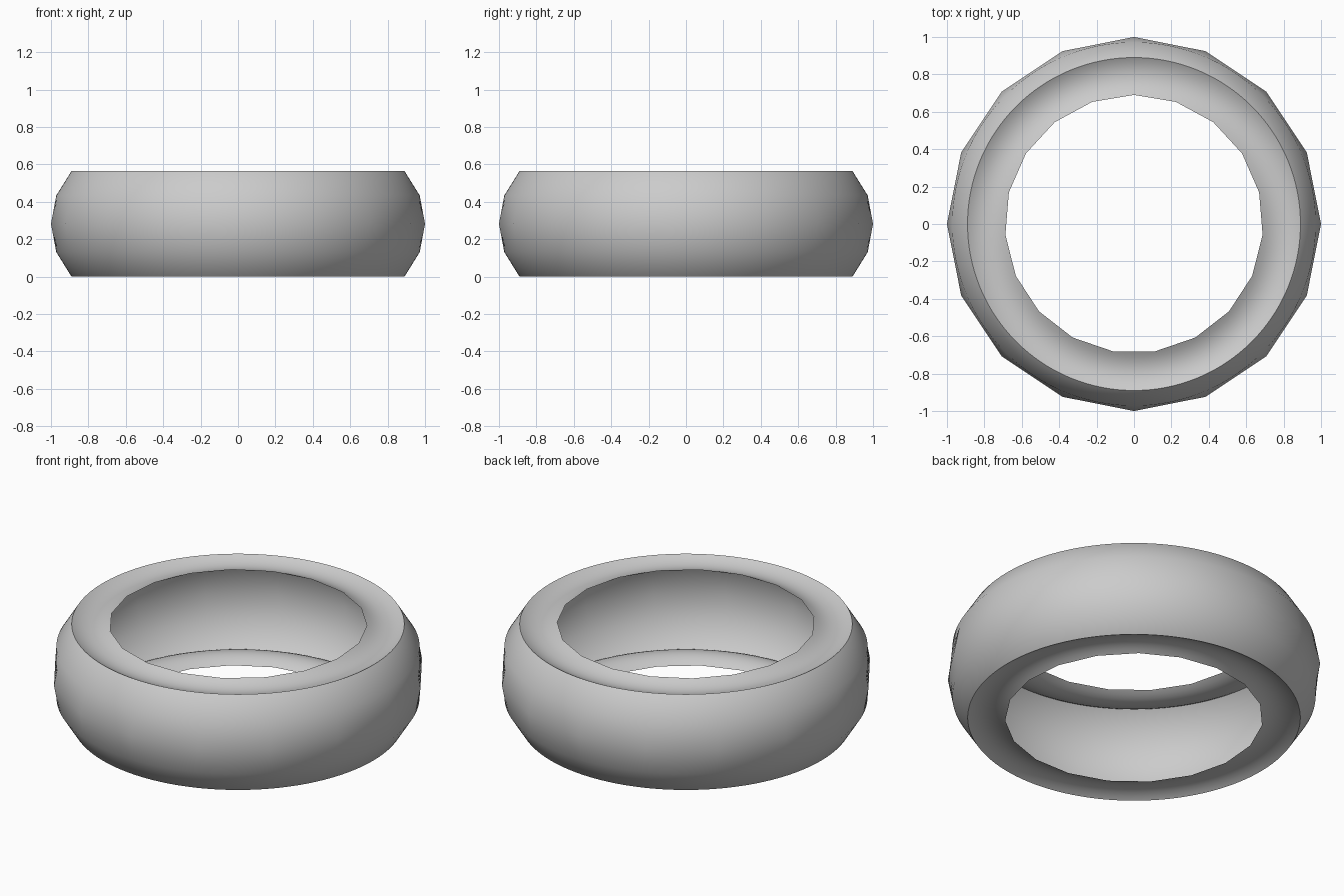
import bpy, bmesh, math
from mathutils import Vector

if "Cube" in bpy.data.objects:
    bpy.data.objects.remove(bpy.data.objects["Cube"], do_unlink=True)

SEGMENTS = 304           # divides evenly into both polygon outlines
HEIGHT = 0.565
RIM, WIDEST, LIP = 0.89, 1.0, 0.69
TREAD_SIDES, LIP_SIDES = 16, 19
DIP = 0.03               # depth of the sidewall groove

grey = bpy.data.materials.new("rubber_grey")
grey.use_nodes = True
colour = (0.6, 0.6, 0.6, 1)
grey.diffuse_color = colour
grey.node_tree.nodes["Principled BSDF"].inputs["Base Color"].default_value = colour


def angle(i):
    return math.pi / 2 + math.tau * i / SEGMENTS


def polygon_radius(radius, sides, i):
    """Radius on a straight-sided ring; sides = 0 means a true circle."""
    if not sides:
        return radius
    step = math.tau / sides
    local = (math.tau * i / SEGMENTS) % step - step / 2
    return radius * math.cos(step / 2) / math.cos(local)


def shell(name, profile):
    """Revolve (radius, z, sides, normal_r, normal_z) points into an open shell."""
    bm = bmesh.new()
    rings = []
    for r, z, sides, _, _ in profile:
        ring = []
        for i in range(SEGMENTS):
            rr = polygon_radius(r, sides, i)
            ring.append(bm.verts.new((rr * math.cos(angle(i)), rr * math.sin(angle(i)), z)))
        rings.append(ring)
    for a, b in zip(rings, rings[1:]):
        for i in range(SEGMENTS):
            j = (i + 1) % SEGMENTS
            face = bm.faces.new((a[i], a[j], b[j], b[i]))
            face.smooth = True
    mesh = bpy.data.meshes.new(name)
    bm.to_mesh(mesh)
    bm.free()
    # Round shading across the straight-sided rings
    normals = [Vector((nr * math.cos(angle(i)), nr * math.sin(angle(i)), nz)).normalized()
               for _, _, _, nr, nz in profile for i in range(SEGMENTS)]
    mesh.normals_split_custom_set_from_vertices(normals)
    mesh.materials.append(grey)
    obj = bpy.data.objects.new(name, mesh)
    bpy.context.collection.objects.link(obj)
    return obj


# Barrel-shaped tread, an arc from the lower rim to the upper rim
half = HEIGHT / 2
bulge = WIDEST - RIM
arc = (half ** 2 + bulge ** 2) / (2 * bulge)
limit = math.asin(half / arc)
tread = []
for k in (-2, -1, 0, 1, 2):
    t = limit * k / 2
    tread.append((WIDEST - arc + arc * math.cos(t), half + arc * math.sin(t),
                  0 if k else TREAD_SIDES, math.cos(t), math.sin(t)))
shell("tread", tread)

# Grooved sidewalls, from the round rim to the straight-sided lip
for name, base, side in (("upper_sidewall", HEIGHT, 1), ("lower_sidewall", 0, -1)):
    wall = []
    steps = 8
    for k in range(steps + 1):
        f = k / steps
        slope = 4 * DIP * (1 - 2 * f) / (RIM - LIP)
        wall.append((RIM + (LIP - RIM) * f, base - side * 4 * DIP * f * (1 - f),
                     LIP_SIDES if k == steps else 0, -slope, side))
    if side < 0:
        wall.reverse()
    shell(name, wall)
